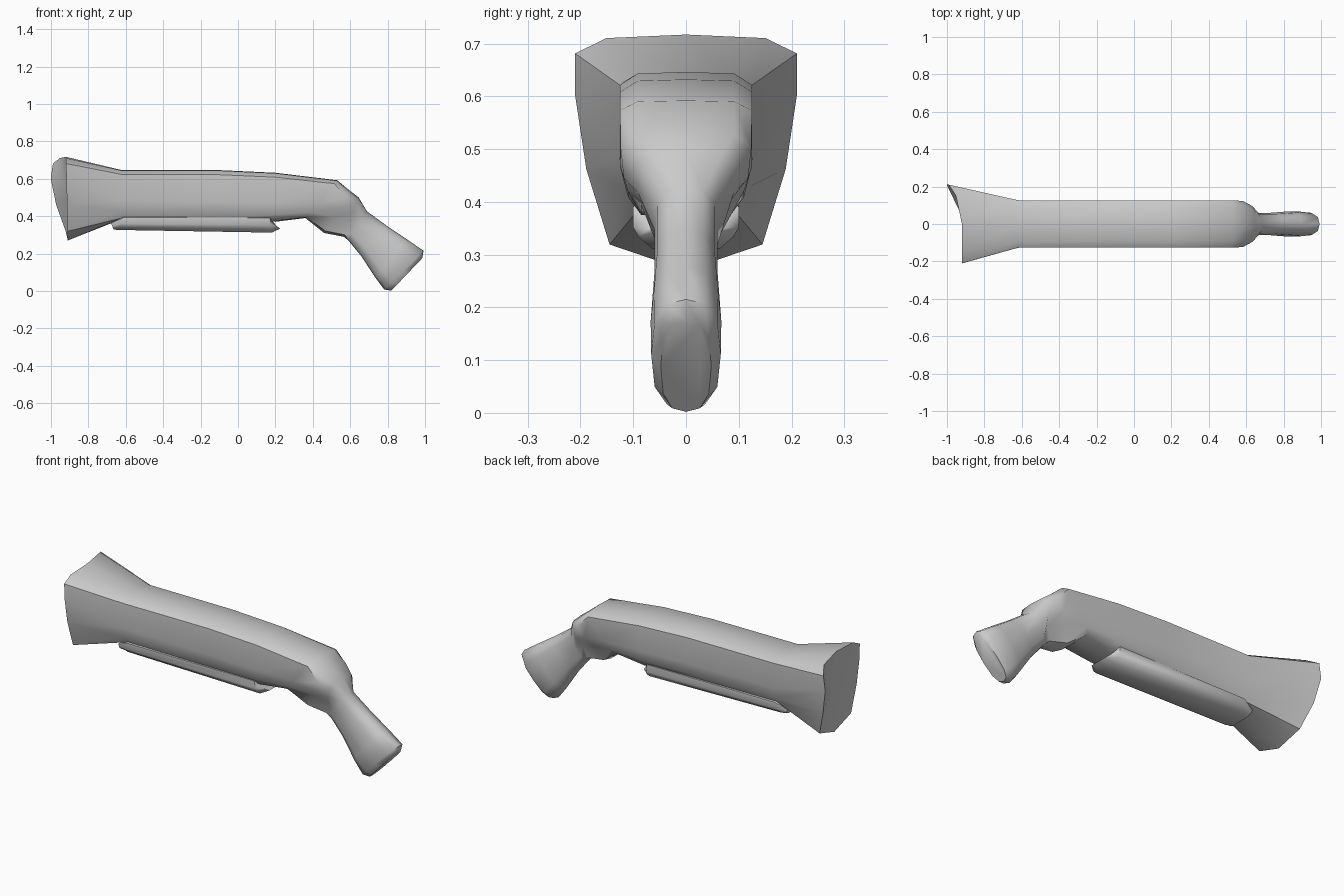
import bpy, bmesh, math

if "Cube" in bpy.data.objects:
    bpy.data.objects.remove(bpy.data.objects["Cube"])

# Half cross-sections: (fraction of half width, fraction from top to bottom)
FLARE = [(0, 0), (.72, .015), (1, .08), (1, .26), (.9, .57), (.69, .89), (0, 1)]
BODY = [(0, 0), (.73, .01), (1, .09), (1, .62), (.88, .85), (.68, .98), (0, 1)]
NECK = [(0, 0), (.75, .02), (1, .14), (.95, .40), (.62, .62), (.45, .95), (0, 1)]
GRIP = [(0, 0), (.55, .04), (.9, .2), (1, .5), (.9, .8), (.55, .96), (0, 1)]
PUMP = [(0, 0), (.7, 0), (1, .1), (1, .55), (.9, .75), (.65, 1), (0, 1)]


def loft(name, sections, skew=0.0, cap_center=None):
    """Skin rings set by a top point, bottom point, half width and shape."""
    bm = bmesh.new()
    rings = []
    for i, (top, bot, w, shape) in enumerate(sections):
        outline = shape + [(-y, t) for y, t in shape[-2:0:-1]]
        ring = []
        for y, t in outline:
            x = top[0] + (bot[0] - top[0]) * t
            z = top[1] + (bot[1] - top[1]) * t
            if i == 0 and y > 0:
                x -= skew * y ** 2 * math.sin(math.pi * min(1, .25 + t * .75))
            ring.append(bm.verts.new((x, y * w, z)))
        rings.append(ring)
    n = len(rings[0])
    for a, b in zip(rings, rings[1:]):
        for k in range(n):
            bm.faces.new((a[k], a[(k + 1) % n], b[(k + 1) % n], b[k]))
    if cap_center:
        c = bm.verts.new(cap_center)
        for k in range(n):
            bm.faces.new((rings[0][k], rings[0][(k + 1) % n], c))
    else:
        bm.faces.new(rings[0])
    bm.faces.new(rings[-1])
    bmesh.ops.recalc_face_normals(bm, faces=bm.faces)
    mesh = bpy.data.meshes.new(name)
    bm.to_mesh(mesh)
    bm.free()
    ob = bpy.data.objects.new(name, mesh)
    bpy.context.collection.objects.link(ob)
    bpy.context.view_layer.objects.active = ob
    bpy.ops.object.select_all(action='DESELECT')
    ob.select_set(True)
    bpy.ops.object.shade_smooth_by_angle(angle=math.radians(50))
    return ob


# Flared muzzle, barrel, receiver and stock as one continuous skin
loft("barrel_and_stock", [
    ((-.92, .717), (-.91, .27), .21, FLARE),
    ((-.62, .646), (-.62, .385), .127, BODY),
    ((-.10, .646), (-.10, .375), .125, BODY),
    ((.20, .632), (.20, .37), .125, BODY),
    ((.53, .592), (.36, .39), .125, BODY),
    ((.60, .535), (.46, .31), .124, NECK),
    ((.645, .50), (.565, .29), .095, NECK),
    ((.69, .425), (.59, .27), .06, GRIP),
    ((.80, .345), (.66, .185), .060, GRIP),
    ((.90, .278), (.735, .07), .067, GRIP),
    ((.992, .215), (.782, .008), .066, GRIP),
    ((.985, .175), (.82, .002), .048, GRIP),
], skew=.085, cap_center=(-.90, 0, .5))

# Sliding fore-end under the barrel
loft("fore_end", [
    ((-.68, .365), (-.665, .328), .08, PUMP),
    ((-.61, .40), (-.63, .326), .10, PUMP),
    ((.17, .40), (.18, .312), .10, PUMP),
    ((.18, .37), (.225, .333), .07, PUMP),
])
